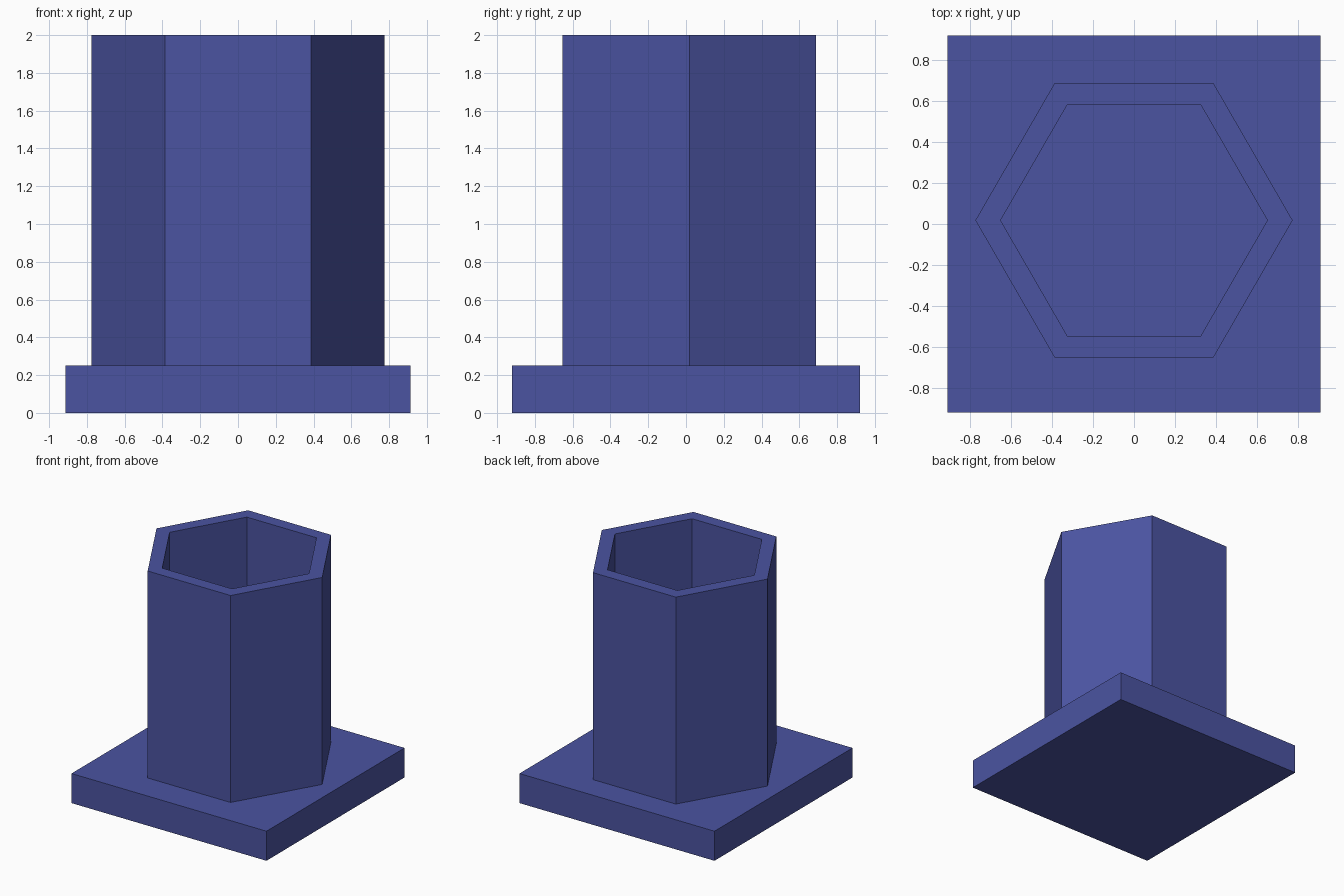
import bpy, bmesh, math

if "Cube" in bpy.data.objects:
    bpy.data.objects.remove(bpy.data.objects["Cube"])

blue = bpy.data.materials.new("slate_blue")
blue.diffuse_color = (0.070, 0.088, 0.358, 1)
blue.use_nodes = True
blue.node_tree.nodes["Principled BSDF"].inputs["Base Color"].default_value = blue.diffuse_color


def make_object(name, bm):
    bmesh.ops.recalc_face_normals(bm, faces=bm.faces)
    mesh = bpy.data.meshes.new(name)
    bm.to_mesh(mesh)
    bm.free()
    mesh.materials.append(blue)
    obj = bpy.data.objects.new(name, mesh)
    bpy.context.collection.objects.link(obj)
    return obj


# Square base plate
BASE_TOP = 0.25
bm = bmesh.new()
bmesh.ops.create_cube(bm, size=1)
for v in bm.verts:
    v.co.x *= 1.824
    v.co.y *= 1.844
    v.co.z = (v.co.z + 0.5) * BASE_TOP
make_object("base_plate", bm)

# Hollow hexagonal tube standing on the plate
CENTRE_Y, OUTER, INNER, TOP = 0.018, 0.775, 0.652, 2.0
bm = bmesh.new()


def hex_ring(radius, z):
    return [bm.verts.new((radius * math.cos(i * math.pi / 3),
                          CENTRE_Y + radius * math.sin(i * math.pi / 3), z))
            for i in range(6)]


rings = [hex_ring(OUTER, BASE_TOP), hex_ring(OUTER, TOP),
         hex_ring(INNER, TOP), hex_ring(INNER, BASE_TOP)]
for r in range(4):
    a, b = rings[r], rings[(r + 1) % 4]
    for i in range(6):
        j = (i + 1) % 6
        bm.faces.new((a[i], a[j], b[j], b[i]))
make_object("hexagonal_tube", bm)
